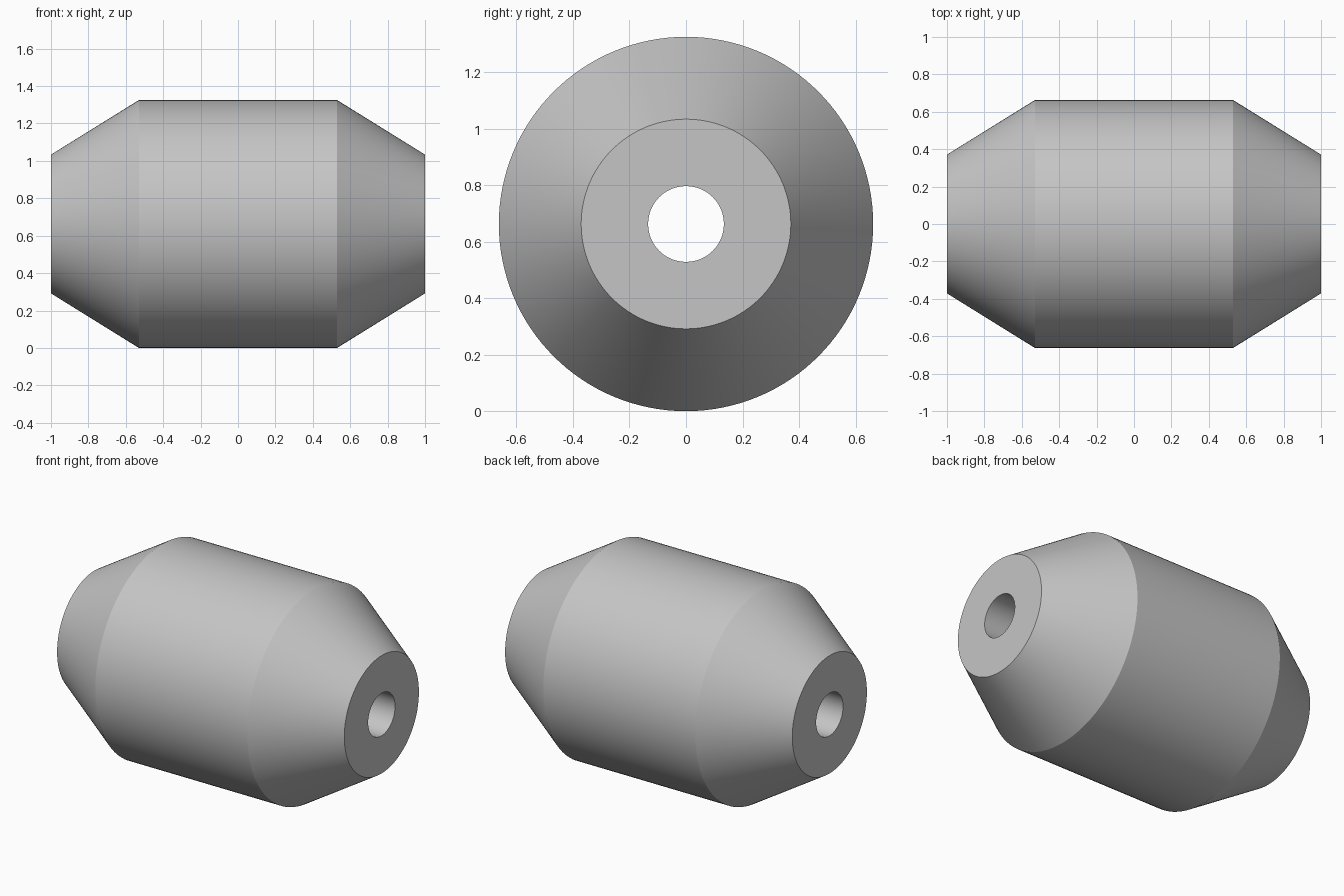
import bpy
import bmesh
import math
from mathutils import Matrix, Vector

if "Cube" in bpy.data.objects:
    bpy.data.objects.remove(bpy.data.objects["Cube"], do_unlink=True)

SIDES = 128
RADIUS = 0.6625
END_RADIUS = 0.371
BORE_RADIUS = 0.134
HALF_LENGTH = 1.0
HALF_BARREL = 0.53

# Plain grey material
grey = bpy.data.materials.new("light_grey")
grey.use_nodes = True
colour = (0.56, 0.56, 0.56, 1.0)
grey.diffuse_color = colour
grey.node_tree.nodes["Principled BSDF"].inputs["Base Color"].default_value = colour

# Closed half-section of the bored, double-tapered barrel: (x, radius)
right_half = [(HALF_LENGTH, BORE_RADIUS), (HALF_LENGTH, END_RADIUS), (HALF_BARREL, RADIUS)]
profile = right_half + [(-x, r) for x, r in reversed(right_half)]

# Revolve the section around the x axis
bm = bmesh.new()
verts = [bm.verts.new((x, 0, r)) for x, r in profile]
edges = [bm.edges.new((verts[i - 1], verts[i])) for i in range(len(verts))]
bmesh.ops.spin(bm, geom=verts + edges, cent=Vector((0, 0, 0)), axis=Vector((1, 0, 0)),
               angle=math.tau, steps=SIDES, use_merge=True)
bmesh.ops.remove_doubles(bm, verts=bm.verts, dist=0.0001)
bmesh.ops.recalc_face_normals(bm, faces=bm.faces)
bmesh.ops.transform(bm, matrix=Matrix.Translation((0, 0, RADIUS)), verts=bm.verts)

mesh = bpy.data.meshes.new("tapered_barrel")
bm.to_mesh(mesh)
bm.free()
mesh.materials.append(grey)
barrel = bpy.data.objects.new("tapered_barrel", mesh)
bpy.context.collection.objects.link(barrel)

# Smooth round surfaces, crisp rims and taper lines
bpy.ops.object.select_all(action="DESELECT")
barrel.select_set(True)
bpy.context.view_layer.objects.active = barrel
bpy.ops.object.shade_smooth_by_angle(angle=math.radians(25))
